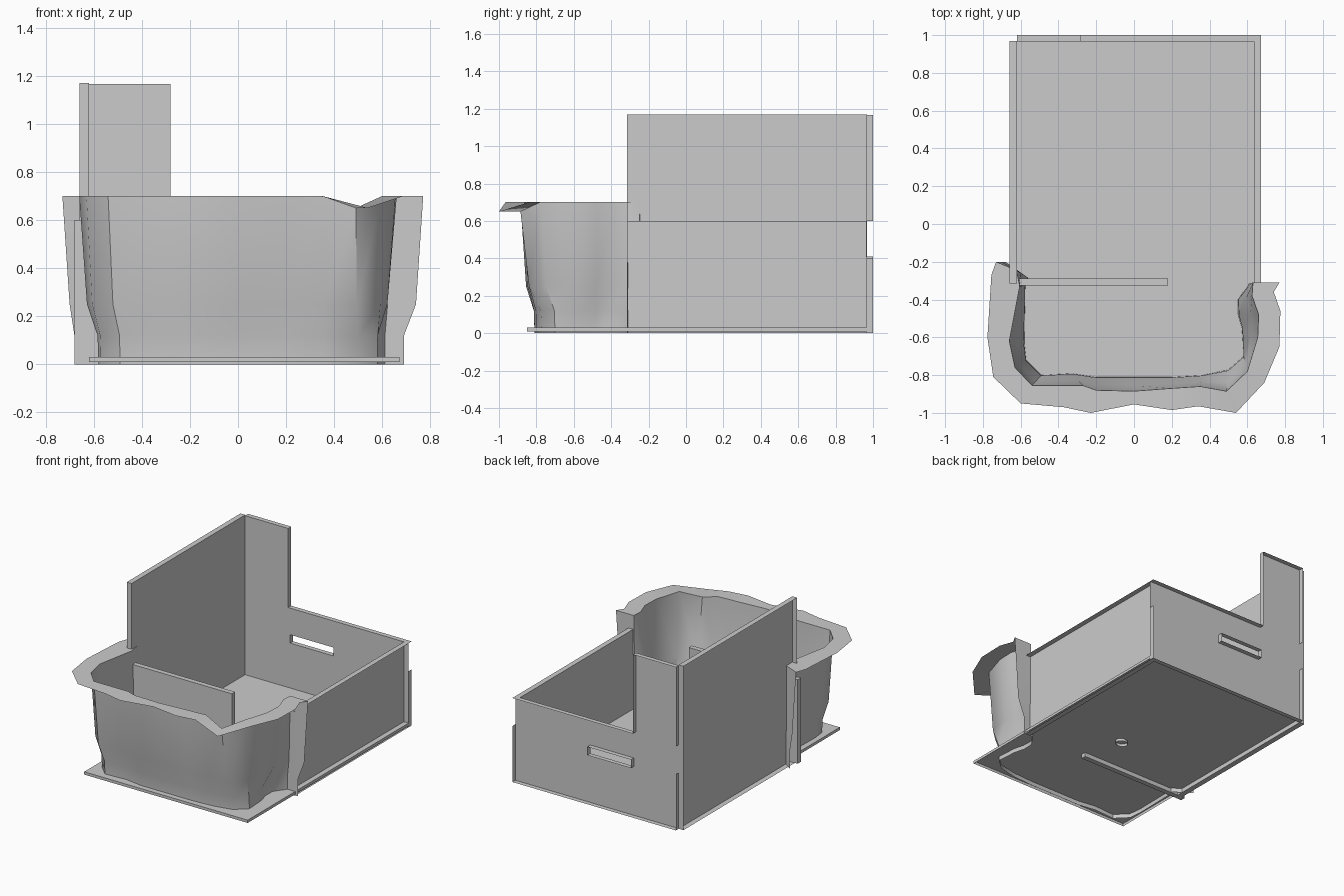
import bpy, bmesh, math
from mathutils import Vector

if "Cube" in bpy.data.objects:
    bpy.data.objects.remove(bpy.data.objects["Cube"])


def link(name, bm):
    me = bpy.data.meshes.new(name)
    bm.to_mesh(me)
    bm.free()
    ob = bpy.data.objects.new(name, me)
    bpy.context.collection.objects.link(ob)
    return ob


def prism(name, outline, origin, u, v, depth):
    """Extrude a 2D outline, laid on axes u and v, along the depth vector."""
    bm = bmesh.new()
    o, u, v, d = map(Vector, (origin, u, v, depth))
    face = bm.faces.new([bm.verts.new(o + u * a + v * b) for a, b in outline])
    res = bmesh.ops.extrude_face_region(bm, geom=[face])
    # extrusion keeps or drops the source face depending on region: rebuild it if missing
    bmesh.ops.translate(bm, vec=d, verts=[g for g in res["geom"] if isinstance(g, bmesh.types.BMVert)])
    bmesh.ops.holes_fill(bm, edges=[e for e in bm.edges if e.is_boundary], sides=0)
    bmesh.ops.recalc_face_normals(bm, faces=bm.faces)
    return link(name, bm)


def rect(a0, a1, b0, b1):
    return [(a0, b0), (a1, b0), (a1, b1), (a0, b1)]


def cut(target, cutter):
    cutter.hide_render = True
    mod = target.modifiers.new("cut", 'BOOLEAN')
    mod.operation = 'DIFFERENCE'
    mod.solver = 'EXACT'
    mod.object = cutter
    bpy.context.view_layer.objects.active = target
    bpy.ops.object.modifier_apply(modifier=mod.name)
    bpy.data.objects.remove(cutter)


def remove_faces(ob, test):
    """Delete the faces whose vertices all pass the test."""
    bm = bmesh.new()
    bm.from_mesh(ob.data)
    doomed = [f for f in bm.faces if all(test(v.co) for v in f.verts)]
    bmesh.ops.delete(bm, geom=doomed, context='FACES')
    bm.to_mesh(ob.data)
    bm.free()


def open_side(ob, axis, value):
    remove_faces(ob, lambda c: abs(c[axis] - value) < 1e-4)


X, Y, Z = (1, 0, 0), (0, 1, 0), (0, 0, 1)

# Floor: tray-like sheet whose rim hangs down, with a drain ring below
floor = prism("floor", rect(-0.62, 0.672, -0.85, 0.965), (0, 0, 0.03), X, Y, (0, 0, -0.02))
open_side(floor, 2, 0.01)
oval = [(0.09 + 0.042 * math.cos(math.tau * i / 20), -0.02 + 0.035 * math.sin(math.tau * i / 20)) for i in range(20)]
ring = prism("drain_ring", oval, (0, 0, 0.03), X, Y, (0, 0, -0.02))
open_side(ring, 2, 0.01)
open_side(ring, 2, 0.03)

# Side walls: inner sheets with rims pointing outward, tall left, low right
left = prism("left_wall", rect(-0.315, 0.968, 0, 1.17), (-0.62, 0, 0), Y, Z, (-0.038, 0, 0))
open_side(left, 0, -0.658)
right = prism("right_wall", rect(-0.315, 0.966, 0, 0.6), (0.635, 0, 0), Y, Z, (0.037, 0, 0))
open_side(right, 0, 0.672)

# Stepped back wall with a handle slot, open to the rear, rim gaps at the joints
back = prism("back_wall", [(-0.62, 0), (0.672, 0), (0.672, 0.4), (0.672, 0.6), (-0.28, 0.6), (-0.28, 1.165),
                           (-0.62, 1.165), (-0.62, 0.6), (-0.62, 0.4)], (0, 0.966, 0), X, Z, (0, 0.034, 0))
cut(back, prism("slot_cutter", rect(-0.265, 0.08, 0.35, 0.41), (0, 0.9, 0), X, Z, (0, 0.2, 0)))
open_side(back, 1, 1.0)
for end in (-0.62, 0.672):
    remove_faces(back, lambda c: abs(c.x - end) < 1e-4 and 0.399 < c.z < 0.601)

# Divider between the box and the front tub, its tab passing through the left wall
prism("divider", rect(-0.68, 0.18, 0, 0.6), (0, -0.325, 0), X, Z, (0, 0.036, 0))

# Front tub: loft from the bottom outline to the top outline, with end flanges and a rim
bottom = [(-.56, -.285), (-.575, -.33), (-.58, -.63), (-.57, -.72), (-.49, -.80), (-.33, -.79), (-.2, -.81), (0, -.81),
          (.2, -.81), (.36, -.80), (.50, -.77), (.58, -.70), (.57, -.55), (.55, -.48), (.55, -.40), (.61, -.315)]
top = [(-.622, -.245), (-.605, -.33), (-.66, -.62), (-.63, -.76), (-.54, -.855), (-.27, -.855), (-.2, -.88), (0, -.885),
       (.2, -.87), (.35, -.86), (.49, -.885), (.60, -.78), (.655, -.60), (.66, -.48), (.625, -.38), (.63, -.31)]
rim = [(-.73, -.2), (-.755, -.27), (-.776, -.6), (-.745, -.81), (-.6, -.95), (-.37, -.97), (-.23, -1), (0, -.955),
       (.2, -.985), (.34, -.965), (.54, -1), (.69, -.84), (.77, -.65), (.775, -.46), (.74, -.36), (.77, -.31)]
DIP = 10  # rim point that sags slightly
levels = [(0, 0, -.68, .69), (.12, 0.05, -.68, .69), (.25, .6, -.70, .74), (.7, 1, -.73, .77)]

bm = bmesh.new()
rings = []
for z, t, lx, rx in levels:
    pts = [(lx, -0.2)]
    pts += [(a[0] + (b[0] - a[0]) * t, a[1] + (b[1] - a[1]) * t) for a, b in zip(bottom, top)]
    pts += [(rx, -0.31)]
    rings.append([bm.verts.new((x, y, z - (0.05 if z == .7 and i == DIP + 1 else 0))) for i, (x, y) in enumerate(pts)])
for lo, hi in zip(rings, rings[1:]):
    for i in range(len(lo) - 1):
        bm.faces.new((lo[i], lo[i + 1], hi[i + 1], hi[i]))
last = rings[-1]
outer = [last[0]]
outer += [bm.verts.new((x, y, 0.65 if i == DIP else 0.7)) for i, (x, y) in enumerate(rim) if 0 < i < len(rim) - 1]
outer += [last[-1]]
inner = last[1:-1]
for i in range(len(inner) - 1):
    bm.faces.new((inner[i], inner[i + 1], outer[i + 1], outer[i]))
bmesh.ops.recalc_face_normals(bm, faces=bm.faces)
tub = link("front_tub", bm)
bpy.ops.object.select_all(action='DESELECT')
tub.select_set(True)
bpy.context.view_layer.objects.active = tub
bpy.ops.object.shade_smooth_by_angle(angle=math.radians(40))
